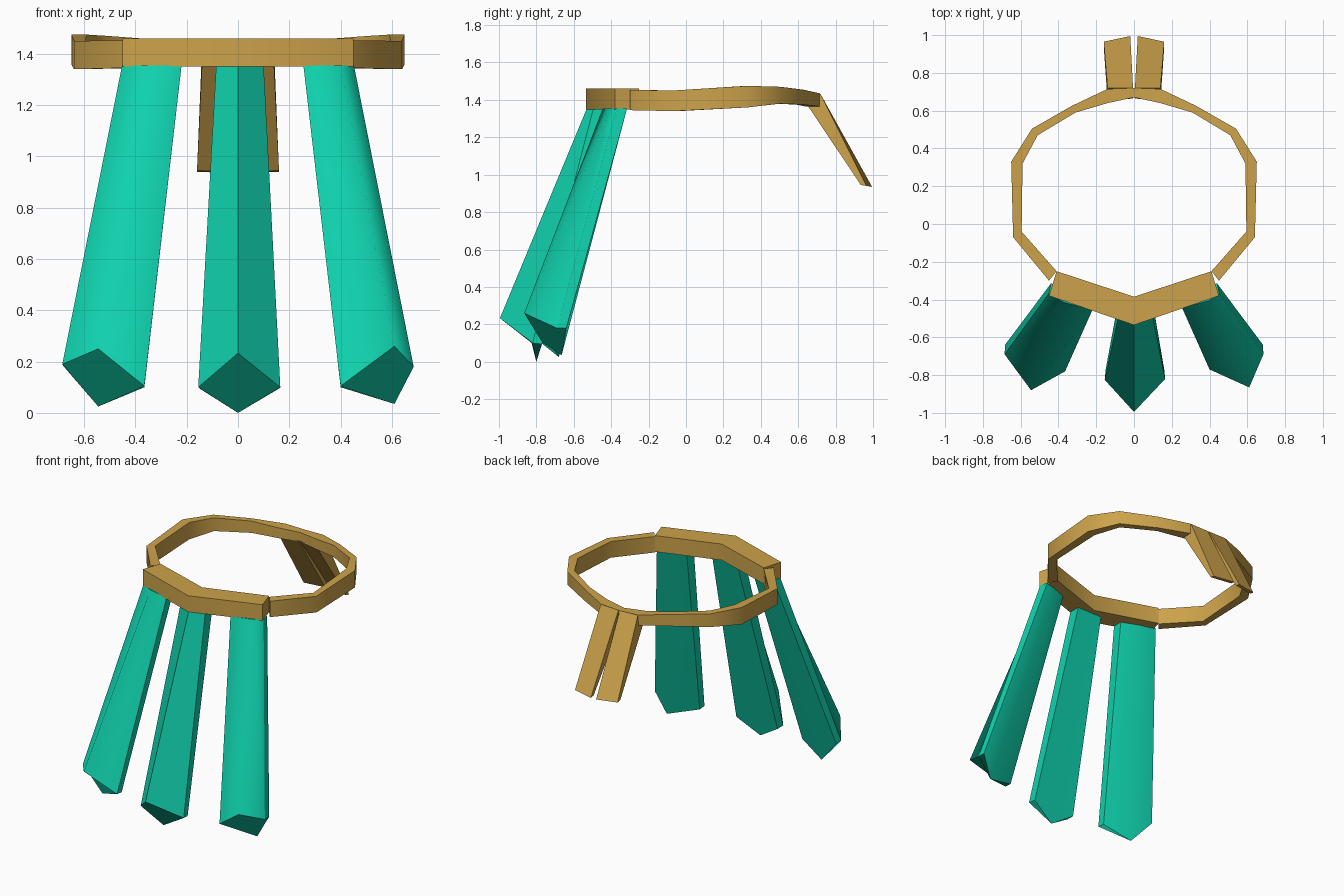
import bpy, bmesh, math

cube = bpy.data.objects.get("Cube")
if cube:
    bpy.data.objects.remove(cube, do_unlink=True)


def material(name, rgb):
    m = bpy.data.materials.new(name)
    m.use_nodes = True
    colour = (*rgb, 1)
    m.diffuse_color = colour
    m.node_tree.nodes["Principled BSDF"].inputs["Base Color"].default_value = colour
    return m


gold = material("gold", (0.61, 0.365, 0.07))
teal = material("teal", (0.005, 0.64, 0.42))


def loft(name, sections, mat, angle=40, closed=False, smooth_ridge=False):
    """Skin a list of equal cross-sections, capped at the ends unless closed."""
    bm = bmesh.new()
    rows = [[bm.verts.new(p) for p in s] for s in sections]
    n = len(rows[0])
    pairs = list(zip(rows, rows[1:]))
    if closed:
        pairs.append((rows[-1], rows[0]))
    else:
        bm.faces.new(rows[0])
        bm.faces.new(rows[-1])
    for a, b in pairs:
        for i in range(n):
            j = (i + 1) % n
            bm.faces.new((a[i], a[j], b[j], b[i]))
    bmesh.ops.recalc_face_normals(bm, faces=bm.faces)
    me = bpy.data.meshes.new(name)
    bm.to_mesh(me)
    bm.free()
    me.materials.append(mat)
    me.polygons.foreach_set("use_smooth", [True] * len(me.polygons))
    me.set_sharp_from_angle(angle=math.radians(angle))
    if smooth_ridge:
        for e in me.edges:
            if all(v % n == 0 for v in e.vertices):
                e.use_edge_sharp = False
    ob = bpy.data.objects.new(name, me)
    bpy.context.collection.objects.link(ob)
    return ob


def strap(name, stations):
    """Rectangular band through (outer x, y, inner x, y, low z, high z), mirrored in x."""
    half = [[(ox, oy, lo), (ox, oy, hi), (ix, iy, hi), (ix, iy, lo)]
            for ox, oy, ix, iy, lo, hi in stations]
    other = [[(-x, y, z) for x, y, z in s] for s in half[-2::-1]]
    return loft(name, half + other, gold, 60)


# Thick angled plate across the front
strap("belt_front", [(-0.45, -0.38, -0.41, -0.25, 1.35, 1.46),
                     (0, -0.535, 0, -0.385, 1.35, 1.46)])

# Thin strap round the sides and back
strap("belt_strap", [(-0.45, -0.30, -0.41, -0.25, 1.345, 1.453),
                     (-0.64, -0.07, -0.595, -0.04, 1.34, 1.45),
                     (-0.65, 0.33, -0.59, 0.32, 1.36, 1.475),
                     (-0.54, 0.505, -0.51, 0.47, 1.38, 1.47),
                     (-0.33, 0.625, -0.31, 0.59, 1.375, 1.455),
                     (-0.14, 0.715, -0.14, 0.64, 1.365, 1.435),
                     (0, 0.72, 0, 0.67, 1.365, 1.43)])

# Two hanging tails at the back
for side, s in (("right", -1), ("left", 1)):
    top = [(0.14, 0.72, 1.43), (0.005, 0.72, 1.43), (0.005, 0.665, 1.37), (0.14, 0.65, 1.37)]
    end = [(0.16, 0.965, 0.94), (0.02, 0.995, 0.935), (0.02, 0.965, 0.94), (0.16, 0.935, 0.945)]
    loft("back_tail_" + side, [[(s * x, y, z) for x, y, z in r] for r in (top, end)], gold)


# Cloth panels: ridge, outer front, outer back, back tip, inner back, inner front
def panel(name, top, bottom, ridge):
    loft(name, [[(x, y, 1.355) for x, y in top], bottom], teal, 30, smooth_ridge=ridge)


panel("cloth_centre",
      [(0, -0.53), (-0.085, -0.50), (-0.085, -0.42), (0, -0.42), (0.1, -0.42), (0.1, -0.495)],
      [(0, -0.995, 0.233), (-0.155, -0.825, 0.1), (-0.15, -0.77, 0.095),
       (0, -0.8, 0), (0.16, -0.77, 0.095), (0.165, -0.82, 0.1)], False)
panel("cloth_right",
      [(-0.37, -0.415), (-0.452, -0.37), (-0.44, -0.315), (-0.33, -0.345),
       (-0.22, -0.39), (-0.22, -0.455)],
      [(-0.545, -0.88, 0.25), (-0.685, -0.69, 0.19), (-0.683, -0.64, 0.185),
       (-0.545, -0.68, 0.025), (-0.365, -0.73, 0.1), (-0.365, -0.78, 0.105)], True)
panel("cloth_left",
      [(0.4, -0.405), (0.452, -0.37), (0.44, -0.315), (0.35, -0.34),
       (0.26, -0.375), (0.255, -0.445)],
      [(0.61, -0.865, 0.26), (0.685, -0.69, 0.18), (0.683, -0.64, 0.18),
       (0.61, -0.665, 0.035), (0.4, -0.72, 0.1), (0.4, -0.77, 0.105)], True)
